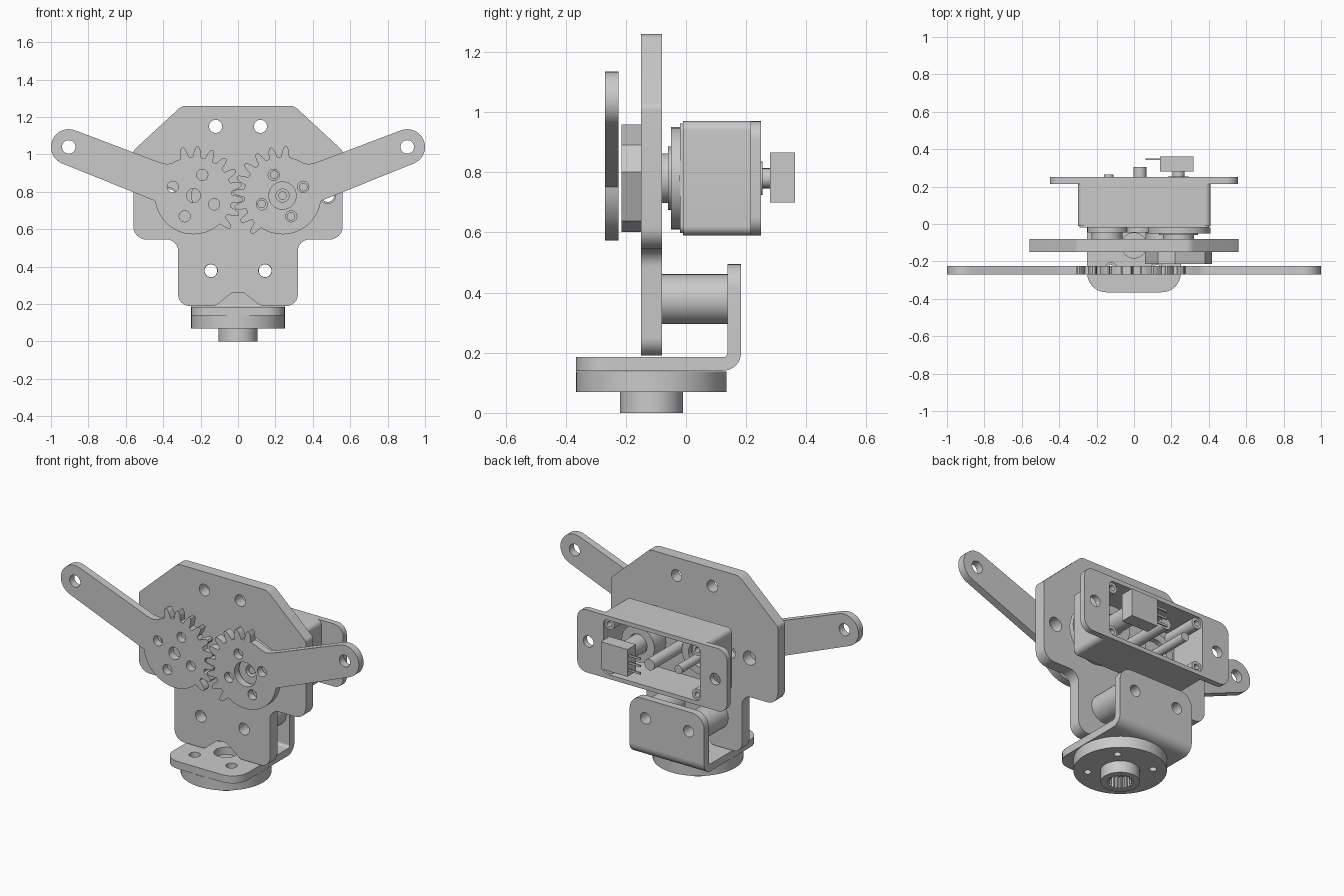
import bpy, bmesh
from math import sin, cos, tan, radians
from mathutils import Vector

cube = bpy.data.objects.get("Cube")
if cube:
    bpy.data.objects.remove(cube, do_unlink=True)

GREY = (0.59, 0.59, 0.59, 1)
grey = bpy.data.materials.new("plain_grey")
grey.use_nodes = True
grey.diffuse_color = GREY
grey.node_tree.nodes["Principled BSDF"].inputs["Base Color"].default_value = GREY


# ---- outline helpers ----
def arc(cx, cy, r, a, b, n=12):
    """Points on an arc from a to b degrees."""
    angles = [radians(a + (b - a) * i / n) for i in range(n + 1)]
    return [(cx + r * cos(t), cy + r * sin(t)) for t in angles]


def polar(cx, cy, r, a):
    return cx + r * cos(radians(a)), cy + r * sin(radians(a))


def circle(cx, cy, r, n=32):
    return arc(cx, cy, r, 0, 360, n)[:-1]


def rounded(corners, n=6):
    """Polygon whose (x, y, radius) corners are filleted."""
    out = []
    for i, (x, y, r) in enumerate(corners):
        p = Vector((x, y))
        if r == 0:
            out.append((x, y))
            continue
        before = (Vector(corners[i - 1][:2]) - p).normalized()
        after = (Vector(corners[(i + 1) % len(corners)][:2]) - p).normalized()
        half = before.angle(after) / 2
        centre = p + (before + after).normalized() * r / sin(half)
        start = (p + before * r / tan(half) - centre).normalized()
        end = (p + after * r / tan(half) - centre).normalized()
        for k in range(n + 1):
            direction = start.lerp(end, k / n).normalized()
            out.append(tuple(centre + direction * r))
    return out


def rect(x0, x1, y0, y1, r):
    return rounded([(x0, y0, r), (x1, y0, r), (x1, y1, r), (x0, y1, r)])


AXES = {"X": lambda u, v, w: (w, u, v),
        "Y": lambda u, v, w: (u, w, v),
        "Z": lambda u, v, w: (u, v, w)}


def slab(name, outline, lo, hi, axis="Y", holes=()):
    """Extrude an outline with holes from lo to hi along an axis."""
    curve = bpy.data.curves.new(name, "CURVE")
    curve.dimensions = "2D"
    curve.fill_mode = "BOTH"
    curve.extrude = (hi - lo) / 2
    for loop in [outline, *holes]:
        spline = curve.splines.new("POLY")
        spline.points.add(len(loop) - 1)
        for point, (u, v) in zip(spline.points, loop):
            point.co = (u, v, 0, 1)
        spline.use_cyclic_u = True
    helper = bpy.data.objects.new(name + "_outline", curve)
    bpy.context.collection.objects.link(helper)
    graph = bpy.context.evaluated_depsgraph_get()
    mesh = bpy.data.meshes.new_from_object(helper.evaluated_get(graph))
    bpy.data.objects.remove(helper, do_unlink=True)
    bpy.data.curves.remove(curve)

    bm = bmesh.new()
    bm.from_mesh(mesh)
    for v in bm.verts:
        v.co = AXES[axis](v.co.x, v.co.y, v.co.z + (lo + hi) / 2)
    bmesh.ops.remove_doubles(bm, verts=bm.verts, dist=1e-5)
    bmesh.ops.recalc_face_normals(bm, faces=bm.faces)
    bm.to_mesh(mesh)
    bm.free()
    mesh.materials.clear()
    mesh.materials.append(grey)
    mesh.name = name
    obj = bpy.data.objects.new(name, mesh)
    bpy.context.collection.objects.link(obj)
    bpy.ops.object.select_all(action="DESELECT")
    obj.select_set(True)
    bpy.context.view_layer.objects.active = obj
    bpy.ops.object.shade_smooth_by_angle()


def disc(name, x, z, r, lo, hi, bore=0):
    slab(name, circle(x, z, r), lo, hi, "Y", [circle(x, z, bore)] if bore else [])


GX, GZ = 0.238, 0.78      # gear centres at +-GX
BOLT_X, BOLT_Z = 0.145, 0.378

# ---- main plate ----
right_side = [(0.32, 0.19, 0.06), (0.32, 0.545, 0.06), (0.56, 0.545, 0.07),
              (0.56, 1.02, 0.03), (0.3, 1.26, 0.06)]
left_side = [(-x, z, r) for x, z, r in reversed(right_side)]
notch = [(-0.12, 0.19, 0.05), (-0.03, 0.262, 0.04), (0.03, 0.262, 0.04), (0.12, 0.19, 0.05)]
plate_holes = [circle(s * 0.12, 1.15, 0.035) for s in (-1, 1)]
plate_holes += [circle(s * BOLT_X, BOLT_Z, 0.035) for s in (-1, 1)]
plate_holes += [circle(x, GZ, 0.042) for x in (0.48, -0.37)]
plate_holes += [circle(-GX, GZ, 0.037), circle(GX, GZ, 0.095)]
slab("main_plate", rounded(right_side + left_side + notch), -0.15, -0.08, "Y", plate_holes)


# ---- geared arms ----
def geared_arm(name, side, first_tooth, bore):
    pts = arc(-0.667, 0.26, 0.095, 247, 69, 16) + [(-0.18, 0.177), (-0.14, 0.168)]
    pts += arc(0, 0, 0.207, 122, first_tooth + 9, 2)
    for k in range(9):
        a = first_tooth - 18 * k
        for r, da in ((0.207, 6.2), (0.238, 4.2), (0.256, 2.6), (0.263, 1.2),
                      (0.263, -1.2), (0.256, -2.6), (0.238, -4.2), (0.207, -6.2)):
            pts.append(polar(0, 0, r, a + da))
    pts += arc(0, 0, 0.207, first_tooth - 153, -172, 24)
    holes = [circle(-0.667, 0.26, 0.036), circle(0, 0, bore)]
    holes += [circle(*polar(0, 0, 0.12, a), 0.03, 20) for a in range(157, -203, -90)]
    place = lambda loop: [(side * (x - GX), z + GZ) for x, z in loop]
    slab(name, place(pts), -0.27, -0.225, "Y", [place(h) for h in holes])


geared_arm("right_geared_arm", 1, 103, 0.037)
geared_arm("left_geared_arm", -1, 94, 0.073)

# ---- drive horn behind the left arm ----
horn = [polar(GX, GZ, 0.18, a + 90 * k) for k in range(4) for a in (6.4, 37.6)]
horn_holes = [circle(*polar(GX, GZ, 0.12, a), 0.02, 16) for a in range(22, 382, 90)]
slab("drive_horn", horn, -0.215, -0.15, "Y", horn_holes + [circle(GX, GZ, 0.035)])
disc("horn_hub", GX, GZ, 0.083, -0.15, -0.06, 0.035)
disc("output_shaft", GX, GZ, 0.022, -0.205, 0.0)

# ---- servo case, open at the back ----
case = rect(-0.3, 0.41, 0.59, 0.97, 0.03)
cavity = rect(-0.27, 0.38, 0.615, 0.945, 0.03)
slab("servo_front_edge", rect(-0.292, 0.402, 0.598, 0.962, 0.025), -0.02, -0.01)
slab("servo_front_wall", case, -0.01, 0.01)
slab("servo_side_walls", case, 0.01, 0.215, "Y", [cavity])
slab("servo_flange", rect(-0.45, 0.555, 0.59, 0.97, 0.06), 0.215, 0.25, "Y",
     [cavity] + [circle(x, GZ, 0.034) for x in (0.48, -0.37)])
disc("output_collar", GX, GZ, 0.17, -0.05, -0.02)
disc("output_collar_step", GX, GZ, 0.105, -0.06, -0.05)
disc("motor_boss", -0.14, GZ, 0.11, -0.045, -0.02)
disc("idler_boss", 0.03, GZ, 0.075, -0.045, -0.02)
for x in (-0.24, 0.35):
    for z in (0.645, 0.915):
        disc("screw_post", x, z, 0.034, 0.01, 0.235, 0.016)

# ---- servo internals ----
disc("motor_seat", -0.12, GZ, 0.12, 0.01, 0.04, 0.075)
disc("motor_shaft", -0.135, GZ, 0.026, 0.01, 0.265)
disc("idler_shaft", 0.032, GZ, 0.034, 0.01, 0.305)
disc("output_wheel", GX, GZ, 0.11, 0.01, 0.12, 0.06)
disc("sensor_collar", GX, GZ, 0.055, 0.05, 0.255)
disc("sensor_shaft", GX, GZ, 0.033, 0.255, 0.282)
slab("sensor_box", rect(0.14, 0.318, 0.7, 0.865, 0), 0.28, 0.362)
for z in (0.735, 0.78, 0.825):
    slab("sensor_pin", rect(0.062, 0.14, z - 0.006, z + 0.006, 0), 0.343, 0.351)

# ---- bent bracket and spacers ----
BY = -0.115               # turntable centre
DIAGONALS = (45, 135, 225, 315)
bolt_holes = [circle(s * BOLT_X, BOLT_Z, 0.034) for s in (-1, 1)]
floor_holes = [circle(*polar(0, BY, 0.175, a), 0.032, 20) for a in DIAGONALS]
slab("bracket_floor", rounded([(-0.25, -0.365, 0.1), (0.25, -0.365, 0.1),
                               (0.25, 0.123, 0), (-0.25, 0.123, 0)]),
     0.14, 0.185, "Z", floor_holes + [circle(0, BY, 0.067)])
slab("bracket_bend", arc(0.123, 0.2, 0.06, -90, 0, 8) + arc(0.123, 0.2, 0.015, 0, -90, 8),
     -0.25, 0.25, "X")
slab("bracket_wall", rounded([(-0.25, 0.2, 0), (0.25, 0.2, 0),
                              (0.25, 0.495, 0.08), (-0.25, 0.495, 0.08)]),
     0.138, 0.183, "Y", bolt_holes)
for s in (-1, 1):
    disc("spacer", s * BOLT_X, BOLT_Z, 0.083, -0.08, 0.138, 0.034)

# ---- turntable disc and splined hub ----
disc_holes = [circle(*polar(0, BY, 0.175, a), 0.02, 16) for a in DIAGONALS]
slab("turntable_disc", circle(0, BY, 0.25, 64), 0.07, 0.138, "Z",
     disc_holes + [circle(0, BY, 0.03)])
spline = [polar(0, BY, 0.072 if i % 4 < 2 else 0.06, i * 4.5) for i in range(80)]
slab("splined_hub", circle(0, BY, 0.105, 48), 0, 0.07, "Z", [spline])
